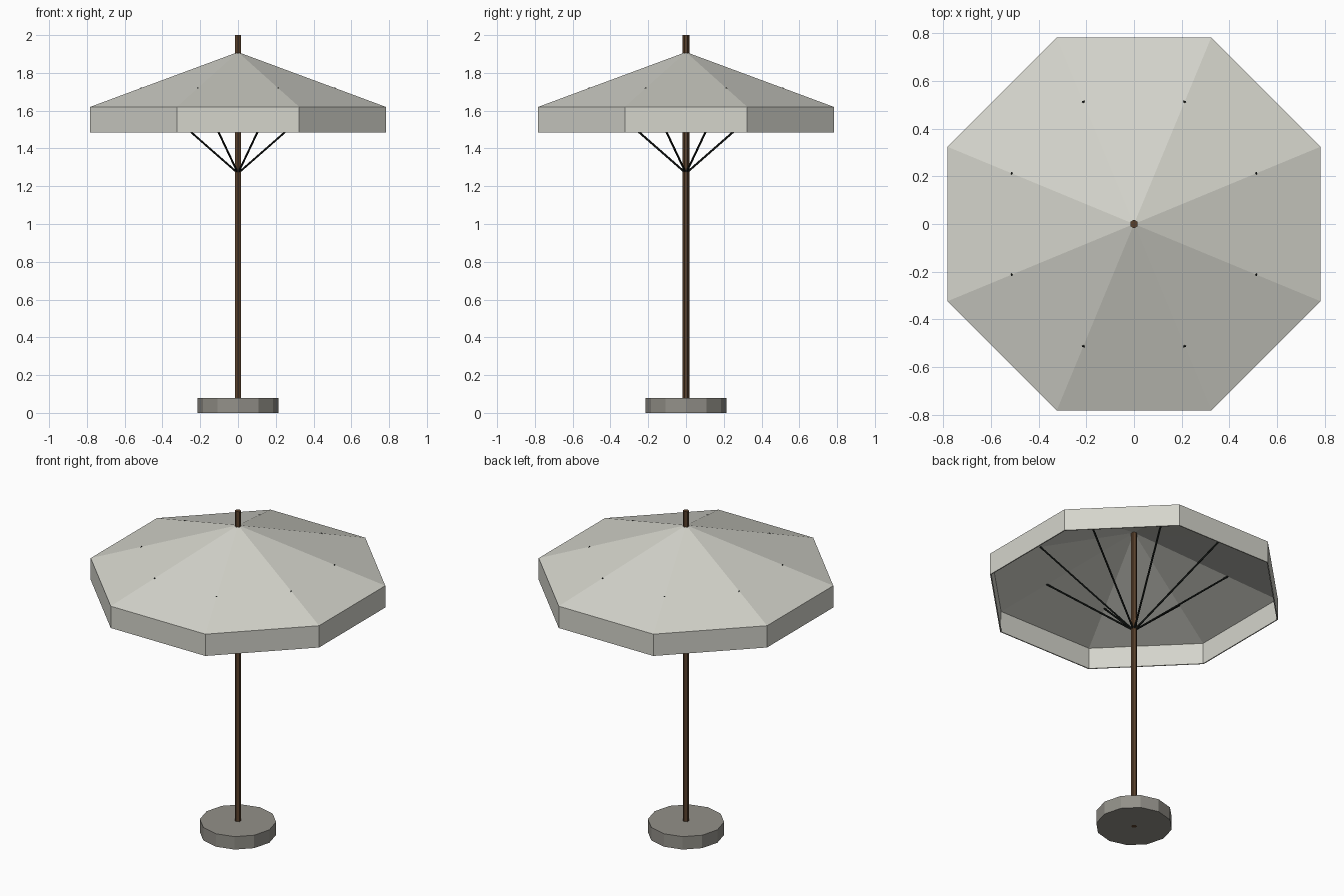
import bpy, bmesh, math
from mathutils import Vector

if "Cube" in bpy.data.objects:
    bpy.data.objects.remove(bpy.data.objects["Cube"])


def material(name, rgb):
    m = bpy.data.materials.new(name)
    m.diffuse_color = (*rgb, 1)
    m.use_nodes = True
    m.node_tree.nodes["Principled BSDF"].inputs["Base Color"].default_value = m.diffuse_color
    return m


CANVAS = material("pale grey canvas", (0.66, 0.66, 0.60))
STONE = material("grey stone", (0.29, 0.28, 0.25))
WOOD = material("brown wood", (0.10, 0.052, 0.025))
METAL = material("dark metal", (0.010, 0.013, 0.011))


def add_object(name, bm, mat):
    me = bpy.data.meshes.new(name)
    bm.to_mesh(me)
    bm.free()
    me.materials.append(mat)
    ob = bpy.data.objects.new(name, me)
    bpy.context.collection.objects.link(ob)
    return ob


def rod(name, a, b, radius, sides, mat, turn=0.0):
    """Flat-sided cylinder from point a to point b."""
    a, b = Vector(a), Vector(b)
    d = b - a
    bm = bmesh.new()
    bmesh.ops.create_cone(bm, cap_ends=True, segments=sides, radius1=radius,
                          radius2=radius, depth=d.length)
    ob = add_object(name, bm, mat)
    q = Vector((0, 0, 1)).rotation_difference(d.normalized())
    ob.rotation_mode = 'QUATERNION'
    ob.rotation_quaternion = q
    ob.location = (a + b) / 2
    if turn:
        ob.rotation_mode = 'XYZ'
        ob.rotation_euler = (0, 0, turn)
    return ob


# Weighted base and pole
rod("base", (0, 0, 0), (0, 0, 0.08), 0.215, 12, STONE)
rod("pole", (0, 0, 0), (0, 0, 2.0), 0.018, 6, WOOD)

# Octagonal canopy with hanging valance, as a thin shell
N, R = 8, 0.847
APEX, RIM, HEM = 1.91, 1.62, 1.485
angles = [math.pi / N + i * 2 * math.pi / N for i in range(N)]
bm = bmesh.new()
apex = bm.verts.new((0, 0, APEX))
rings = [[bm.verts.new((R * math.cos(t), R * math.sin(t), z)) for t in angles]
         for z in (RIM, HEM)]
for i in range(N):
    j = (i + 1) % N
    bm.faces.new((apex, rings[0][i], rings[0][j]))
    bm.faces.new((rings[0][i], rings[1][i], rings[1][j], rings[0][j]))
canopy = add_object("canopy", bm, CANVAS)
shell = canopy.modifiers.new("thickness", 'SOLIDIFY')
shell.thickness = 0.007
shell.offset = -1

# Struts from the pole up to each canopy ridge
for i, t in enumerate(angles):
    c, s = math.cos(t), math.sin(t)
    rod(f"strut_{i + 1}", (0.008 * c, 0.008 * s, 1.275),
        (0.558 * c, 0.558 * s, 1.72), 0.0055, 6, METAL)
